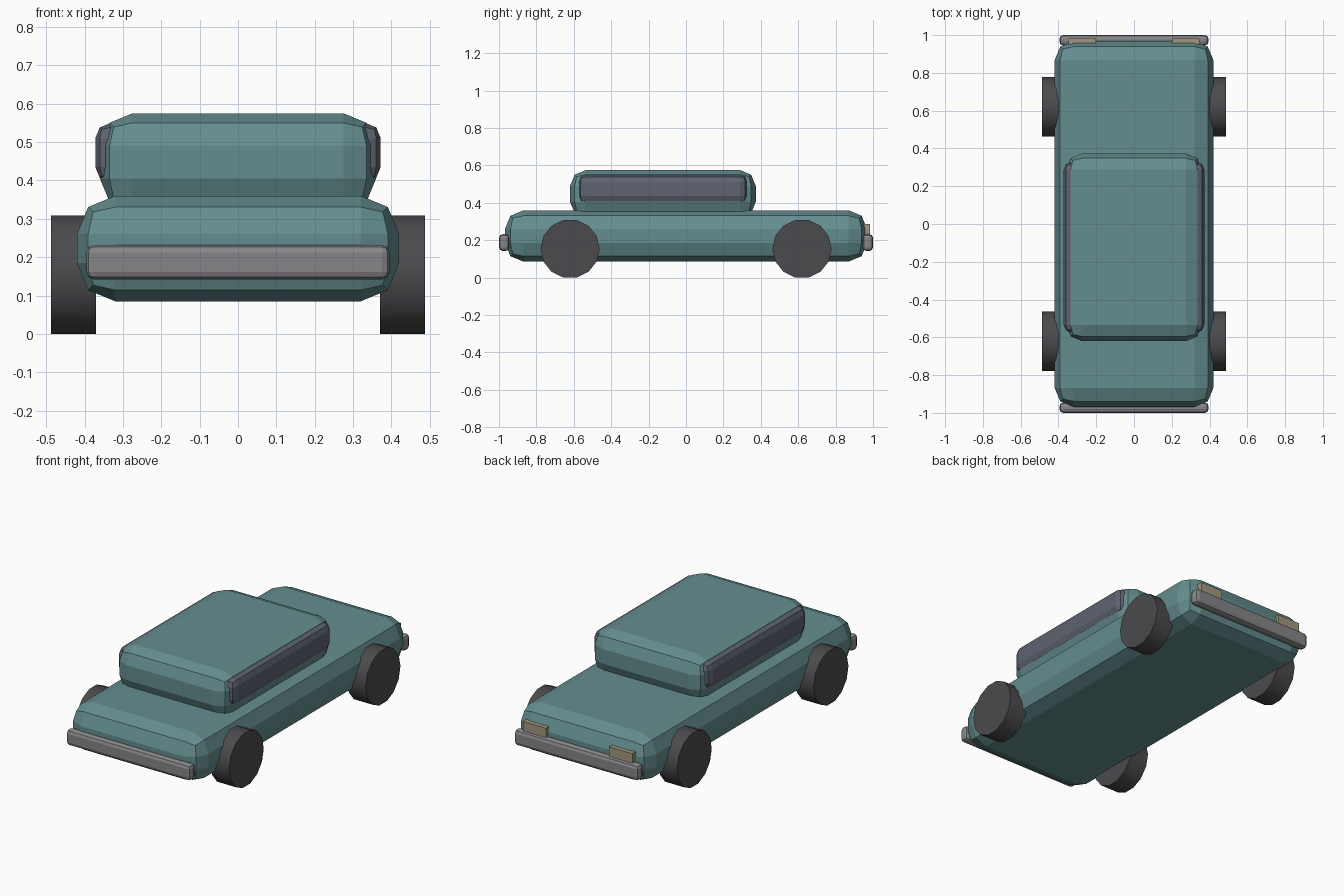
import bpy, math

if "Cube" in bpy.data.objects:
    bpy.data.objects.remove(bpy.data.objects["Cube"])


def material(name, rgb):
    m = bpy.data.materials.new(name)
    m.diffuse_color = (*rgb, 1)
    m.use_nodes = True
    m.node_tree.nodes["Principled BSDF"].inputs["Base Color"].default_value = m.diffuse_color
    return m


PAINT = material("teal paint", (0.13, 0.27, 0.275))
GLASS = material("dark glass", (0.11, 0.125, 0.16))
RUBBER = material("rubber", (0.07, 0.07, 0.075))
METAL = material("bumper metal", (0.24, 0.24, 0.25))
LAMP = material("lamp", (0.36, 0.31, 0.21))


def box(name, low, high, bevel, mat, segments=2):
    """Box between two corners with rounded edges."""
    bpy.ops.mesh.primitive_cube_add(
        size=1, location=[(a + b) / 2 for a, b in zip(low, high)])
    ob = bpy.context.object
    ob.name = name
    ob.scale = [b - a for a, b in zip(low, high)]
    bpy.ops.object.transform_apply(location=False, rotation=False, scale=True)
    ob.data.materials.append(mat)
    if bevel:
        mod = ob.modifiers.new("Bevel", 'BEVEL')
        mod.width = bevel
        mod.segments = segments
    return ob


# Lower body and cabin
box("body", (-0.42, -0.968, 0.085), (0.42, 0.968, 0.36), 0.1, PAINT)
box("cabin", (-0.36, -0.62, 0.32), (0.36, 0.373, 0.575), 0.085, PAINT)

# Side windows
for side, s in (("left", -1), ("right", 1)):
    xs = sorted((s * 0.29, s * 0.372))
    box(f"{side}_window", (xs[0], -0.575, 0.395), (xs[1], 0.328, 0.55), 0.04, GLASS)

# Bumpers
for end, y0, y1 in (("front", -1, -0.945), ("rear", 0.945, 1)):
    box(f"{end}_bumper", (-0.395, y0, 0.142), (0.395, y1, 0.232), 0.02, METAL)

# Lamps above the +y bumper
for side, s in (("left", -1), ("right", 1)):
    xs = sorted((s * 0.2, s * 0.347))
    box(f"{side}_lamp", (xs[0], 0.95, 0.205), (xs[1], 0.983, 0.286), 0, LAMP)

# Wheels: 14-sided, resting on a flat facet
R, N = 0.158, 14
for end, y in (("front", -0.62), ("rear", 0.62)):
    for side, s in (("left", -1), ("right", 1)):
        bpy.ops.mesh.primitive_cylinder_add(
            vertices=N, radius=R, depth=0.117,
            location=(s * 0.4285, y, R * math.cos(math.pi / N)),
            rotation=(0, math.pi / 2, 0))
        wheel = bpy.context.object
        wheel.name = f"{end}_{side}_wheel"
        bpy.ops.object.transform_apply(location=False, rotation=True, scale=False)
        wheel.data.materials.append(RUBBER)
        bpy.ops.object.shade_smooth_by_angle(angle=math.radians(30))
